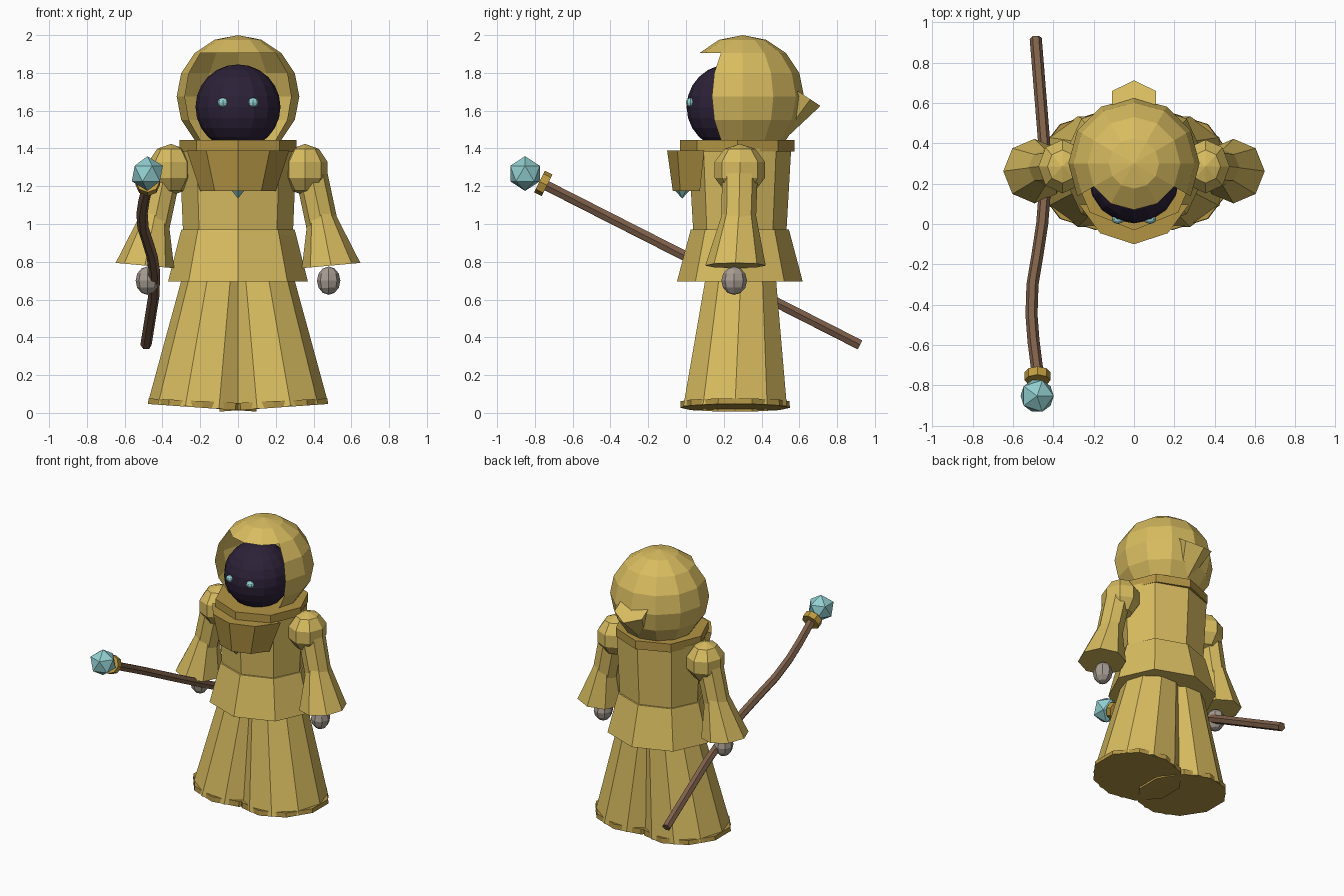
import bpy, bmesh, math
from mathutils import Vector, Matrix

if "Cube" in bpy.data.objects:
    bpy.data.objects.remove(bpy.data.objects["Cube"])


def srgb(hex_code):
    out = []
    for i in (0, 2, 4):
        c = int(hex_code[i:i + 2], 16) / 255
        out.append(c / 12.92 if c <= 0.04045 else ((c + 0.055) / 1.055) ** 2.4)
    return (*out, 1.0)


def material(name, hex_code):
    m = bpy.data.materials.new(name)
    m.diffuse_color = srgb(hex_code)
    m.use_nodes = True
    m.node_tree.nodes["Principled BSDF"].inputs["Base Color"].default_value = m.diffuse_color
    return m


ROBE = material("robe_gold", "D8BC60")
TRIM = material("trim_gold", "B29444")
SHADE = material("dark_face", "2C2138")
GLOW = material("pale_teal", "92CFD0")
SKIN = material("grey_hand", "A69C92")
WOOD = material("brown_wood", "7E604A")
METAL = material("staff_gold", "C09C40")


def finish(name, bm, mat):
    bmesh.ops.recalc_face_normals(bm, faces=bm.faces)
    me = bpy.data.meshes.new(name)
    bm.to_mesh(me)
    bm.free()
    me.materials.append(mat)
    ob = bpy.data.objects.new(name, me)
    bpy.context.collection.objects.link(ob)
    return ob


def ring_angles(n, phase=0):
    return [phase + 360 * i / n for i in range(n)]


def loft(name, mat, angles, rings):
    """Capped loft; each ring is (x, y, z, radius x, radius y, slope of z along x)."""
    bm = bmesh.new()
    loops = []
    for x, y, z, rx, ry, slope in rings:
        loop = []
        for a in angles:
            dx = rx * math.cos(math.radians(a))
            dy = ry * math.sin(math.radians(a))
            loop.append(bm.verts.new((x + dx, y + dy, z + slope * dx)))
        loops.append(loop)
    n = len(angles)
    for lo, hi in zip(loops, loops[1:]):
        for i in range(n):
            j = (i + 1) % n
            bm.faces.new((lo[i], lo[j], hi[j], hi[i]))
    bm.faces.new(loops[0][::-1])
    bm.faces.new(loops[-1])
    return finish(name, bm, mat)


def ball(name, mat, loc, size, segments, rings):
    bm = bmesh.new()
    bmesh.ops.create_uvsphere(bm, u_segments=segments, v_segments=rings, radius=1)
    bmesh.ops.scale(bm, vec=size, verts=bm.verts)
    bmesh.ops.translate(bm, vec=loc, verts=bm.verts)
    return finish(name, bm, mat)


def cone(name, mat, base, direction, r1, r2, depth, n):
    """Cone or cylinder starting at base and running along direction."""
    d = Vector(direction).normalized()
    bm = bmesh.new()
    bmesh.ops.create_cone(bm, cap_ends=True, segments=n, radius1=r1, radius2=r2, depth=depth)
    rot = d.to_track_quat('Z', 'Y').to_matrix().to_4x4()
    bm.transform(Matrix.Translation(Vector(base) + d * depth / 2) @ rot)
    return finish(name, bm, mat)


OCT = ring_angles(8)

# Torso, flared tunic skirt and collar
loft("torso", ROBE, OCT, [(0, 0.285, 0.93, 0.29, 0.245, 0), (0, 0.285, 1.4, 0.31, 0.272, 0)])
loft("tunic_skirt", ROBE, OCT, [(0, 0.285, 0.695, 0.37, 0.333, 0),
                                (0, 0.285, 0.94, 0.308, 0.268, 0),
                                (0, 0.285, 0.97, 0.30, 0.26, 0)])
loft("collar", TRIM, OCT, [(0, 0.272, 1.385, 0.31, 0.303, 0), (0, 0.272, 1.445, 0.31, 0.303, 0)])

# Bib hanging under the collar, with a pendant
loft("bib", TRIM, [198, 234, 270, 306, 342], [(0, 0.138, 1.175, 0.21, 0.208, 0),
                                              (0, 0.185, 1.39, 0.286, 0.285, 0)])
cone("pendant", GLOW, (0, -0.02, 1.195), (0, 0, -1), 0.055, 0, 0.06, 6)

# Hood: sphere with its front opened below the brow
bm = bmesh.new()
bmesh.ops.create_uvsphere(bm, u_segments=12, v_segments=8, radius=0.325)
opening = []
for f in bm.faces:
    c = f.calc_center_median()
    if c.z < 0.2 and c.y < -abs(c.x) * math.tan(math.radians(30)) - 0.001:
        opening.append(f)
bmesh.ops.delete(bm, geom=opening, context='FACES')
bmesh.ops.translate(bm, vec=(0, 0.30, 1.675), verts=bm.verts)
finish("hood", bm, ROBE)

# Hood peak at the back: tilted hexagonal base narrowing into the hood
bm = bmesh.new()
rim = []
for a in ring_angles(6, 90):
    s, c = math.sin(math.radians(a)), math.cos(math.radians(a))
    rim.append(bm.verts.new((0.127 * c, 0.605 + 0.107 * s, 1.695 - 0.07 * s)))
tip = bm.verts.new((0, 0.45, 1.38))
bm.faces.new(rim)
for i in range(6):
    bm.faces.new((rim[i], rim[(i + 1) % 6], tip))
finish("hood_peak", bm, ROBE)

# Face in shadow and eyes
ball("face", SHADE, (0, 0.228, 1.62), (0.225, 0.225, 0.225), 16, 12)

for side, label in ((-1, "left"), (1, "right")):
    ball("eye_" + label, GLOW, (side * 0.08, 0.025, 1.643), (0.03, 0.025, 0.025), 8, 6)

    # Robe halves: leaning cones with a hem that pokes out between the folds
    loft("robe_half_" + label, ROBE, ring_angles(10),
         [(side * 0.19, 0.26, 0.03, 0.288, 0.288, side * 0.07),
          (side * 0.10, 0.29, 0.72, 0.195, 0.195, 0)])
    loft("hem_" + label, TRIM, ring_angles(10, 18),
         [(side * 0.19, 0.26, 0.027, 0.302, 0.29, side * 0.07),
          (side * 0.188, 0.26, 0.062, 0.30, 0.288, side * 0.05)])

    # Shoulder, sleeve and hand
    ball("shoulder_" + label, ROBE, (side * 0.355, 0.285, 1.287), (0.125, 0.14, 0.137), 8, 5)
    loft("upper_sleeve_" + label, ROBE, OCT,
         [(side * 0.455, 0.278, 0.95, 0.085, 0.09, side * 0.1),
          (side * 0.385, 0.285, 1.28, 0.085, 0.095, side * 0.1)])
    loft("sleeve_cuff_" + label, ROBE, OCT,
         [(side * 0.493, 0.262, 0.78, 0.155, 0.16, side * 0.09),
          (side * 0.44, 0.28, 1.05, 0.07, 0.09, side * 0.2)])
    ball("hand_" + label, SKIN, (side * 0.48, 0.255, 0.70), (0.062, 0.068, 0.075), 8, 6)

# Staff: gently bent rod, straight when seen from the side
path = [(-0.487, 0.92), (-0.445, 0.40), (-0.443, 0.15), (-0.455, 0.0), (-0.478, -0.15),
        (-0.503, -0.30), (-0.508, -0.45), (-0.498, -0.58), (-0.475, -0.76)]
curve = bpy.data.curves.new("staff", 'CURVE')
curve.dimensions = '3D'
curve.bevel_depth = 0.03
curve.bevel_resolution = 1
curve.use_fill_caps = True
spline = curve.splines.new('POLY')
spline.points.add(len(path) - 1)
spline.use_smooth = False
for p, (x, y) in zip(spline.points, path):
    p.co = (x, y, 0.828 - 0.508 * y, 1)
curve.materials.append(WOOD)
bpy.context.collection.objects.link(bpy.data.objects.new("staff", curve))

# Staff fitting and crystal
cone("staff_ring", METAL, (-0.478, -0.735, 1.205), (0, -0.89, 0.45), 0.064, 0.064, 0.045, 8)
bm = bmesh.new()
bmesh.ops.create_icosphere(bm, subdivisions=1, radius=0.092)
bmesh.ops.translate(bm, vec=(-0.48, -0.852, 1.267), verts=bm.verts)
finish("staff_crystal", bm, GLOW)
